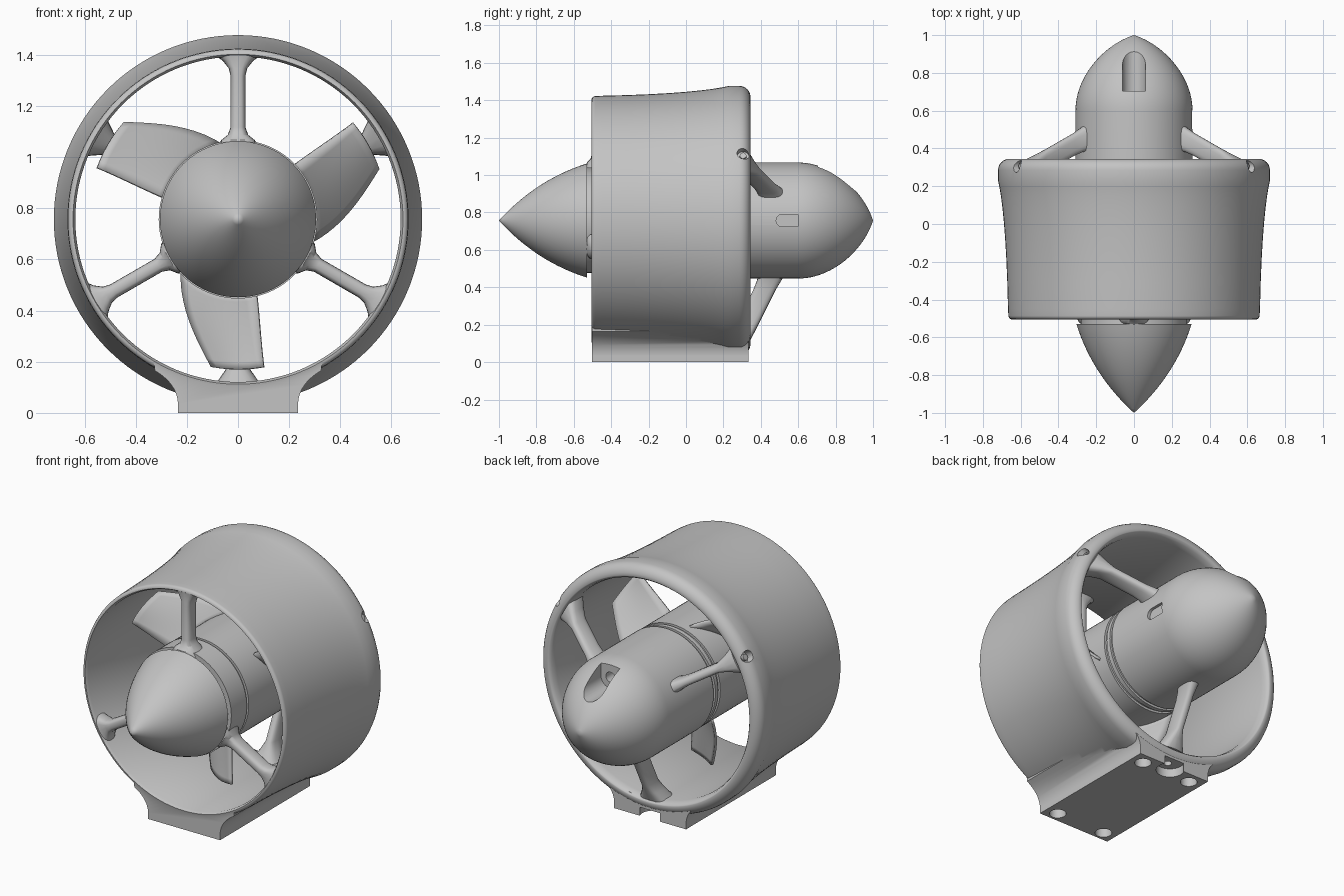
import bpy, bmesh
from math import cos, sin, pi, radians
from mathutils import Vector

if "Cube" in bpy.data.objects:
    bpy.data.objects.remove(bpy.data.objects["Cube"], do_unlink=True)

AXIS = 0.757  # height of the thruster axis
grey = bpy.data.materials.new("plain_grey")
grey.use_nodes = True
GREY = (0.55, 0.55, 0.55, 1)
grey.diffuse_color = GREY
grey.node_tree.nodes["Principled BSDF"].inputs["Base Color"].default_value = GREY


def polar(r, a, y):
    return Vector((r * cos(a), y, AXIS + r * sin(a)))


def finish(name, bm):
    bmesh.ops.remove_doubles(bm, verts=bm.verts, dist=1e-5)
    bmesh.ops.recalc_face_normals(bm, faces=bm.faces)
    mesh = bpy.data.meshes.new(name)
    bm.to_mesh(mesh)
    bm.free()
    mesh.materials.append(grey)
    ob = bpy.data.objects.new(name, mesh)
    bpy.context.collection.objects.link(ob)
    return ob


def skin(name, rings, loop=False, caps=False):
    """Join equal rings of points into a surface."""
    bm = bmesh.new()
    rows = [[bm.verts.new(p) for p in ring] for ring in rings]
    n = len(rows[0])
    pairs = list(zip(rows, rows[1:]))
    if loop:
        pairs.append((rows[-1], rows[0]))
    for a, b in pairs:
        for i in range(n):
            j = (i + 1) % n
            bm.faces.new((a[i], a[j], b[j], b[i]))
    if caps:
        bm.faces.new(rows[0])
        bm.faces.new(rows[-1])
    return finish(name, bm)


def lathe(name, profile, n=80, loop=False):
    """Turn (radius, y) points about the thruster axis."""
    return skin(name, [[polar(r, 2 * pi * i / n, y) for i in range(n)]
                       for r, y in profile], loop)


def prism(name, outline, y0, y1):
    return skin(name, [[(x, y, z) for x, z in outline] for y in (y0, y1)], caps=True)


def rod(name, start, end, r, n=32):
    start, end = Vector(start), Vector(end)
    d = (end - start).normalized()
    u = d.orthogonal().normalized()
    v = d.cross(u)
    return skin(name, [[p + r * (u * cos(2 * pi * i / n) + v * sin(2 * pi * i / n))
                        for i in range(n)] for p in (start, end)], caps=True)


def boolean(ob, tool, operation="DIFFERENCE"):
    tool.hide_render = True
    mod = ob.modifiers.new("cut", "BOOLEAN")
    mod.object, mod.operation, mod.solver = tool, operation, "EXACT"
    bpy.context.view_layer.objects.active = ob
    bpy.ops.object.modifier_apply(modifier=mod.name)
    bpy.data.objects.remove(tool, do_unlink=True)


def bezier(points, steps=14):
    out = []
    for i in range(steps + 1):
        t, p = i / steps, [Vector(q) for q in points]
        while len(p) > 1:
            p = [a.lerp(b, t) for a, b in zip(p, p[1:])]
        out.append(tuple(p[0]))
    return out


def arc(cx, cy, r, a0, a1, steps=6):
    return [(cx + r * cos(radians(a0 + (a1 - a0) * i / steps)),
             cy + r * sin(radians(a0 + (a1 - a0) * i / steps))) for i in range(steps + 1)]


# Duct: flared outer wall, rounded rims
duct_profile = (arc(0.645, -0.485, 0.02, -90, 0)
                + bezier([(0.667, -0.45), (0.675, -0.05), (0.70, 0.15), (0.72, 0.23)], 8)
                + arc(0.66, 0.285, 0.06, 0, 90)
                + [(0.655, 0.343), (0.645, 0.33), (0.638, 0.30), (0.636, -0.49)])
duct = lathe("duct", duct_profile, 128, loop=True)

# Mounting foot with concave fillets, fused to the duct
side = [(0.235, 0), (0.235, 0.035)] + bezier([(0.235, 0.04), (0.24, 0.115), (0.325, 0.165)], 8)
side += [(0.65 * sin(a), AXIS - 0.65 * cos(a)) for a in (0.53, 0.4, 0.27, 0.13)]
foot = prism("mounting_foot", side + [(0, AXIS - 0.65)] + [(-x, z) for x, z in reversed(side)],
             -0.503, 0.335)
boolean(duct, foot, "UNION")

# Bolt holes and rear notch in the foot
for x in (-0.16, 0.16):
    for y in (-0.445, 0.265):
        boolean(duct, rod("bolt_cutter", (x, y, -0.1), (x, y, 0.06), 0.045))
boolean(duct, rod("notch_cutter", (0, 0.30, -0.1), (0, 0.30, 0.05), 0.075))
boolean(duct, rod("bore_cutter", (0, 0.28, -0.1), (0, 0.28, 0.09), 0.022))

# Counterbored screw holes at the rear rim, with screw heads inside
for deg in (30, 150):
    a = radians(deg)
    boolean(duct, rod("screw_cutter", polar(0.68, a, 0.305), polar(0.8, a, 0.305), 0.032))
    rod("screw_head", polar(0.67, a, 0.305), polar(0.695, a, 0.305), 0.018, 16)

# Central body, front to back
lathe("nose_cone", bezier([(0, -1), (0.22, -0.8), (0.305, -0.53)], 20) + [(0, -0.53)])
lathe("nose_gap_core", [(0, -0.54), (0.28, -0.54), (0.28, -0.49), (0, -0.49)])
lathe("front_bearing", [(0, -0.505), (0.31, -0.505), (0.31, -0.36), (0.295, -0.36),
                        (0.295, -0.33), (0, -0.33)])
lathe("rotor_hub", [(0, -0.34), (0.308, -0.34), (0.308, 0.12), (0.295, 0.12), (0.295, 0.14),
                    (0.308, 0.14), (0.308, 0.165), (0.295, 0.165), (0.295, 0.2), (0, 0.2)])
pod = lathe("rear_pod", [(0, 0.185), (0.31, 0.185)]
            + bezier([(0.31, 0.6), (0.31, 0.78), (0.16, 0.95), (0, 1)], 24))

# Cable recess on top of the pod and its outlet hole
recess = arc(0, AXIS + 0.215, 0.062, 180, 360, 16) + [(0.062, AXIS + 0.4), (-0.062, AXIS + 0.4)]
boolean(pod, prism("recess_cutter", recess, 0.705, 1.2))
boolean(pod, rod("outlet_cutter", (0, 0.6, AXIS + 0.22), (0, 0.75, AXIS + 0.22), 0.03))

# Shallow slot on the left of the pod
slot = [(y, AXIS + z) for y, z in arc(0.515, 0, 0.033, 90, 270, 12) + [(0.6, -0.033), (0.6, 0.033)]]
boolean(pod, skin("slot_cutter", [[(x, y, z) for y, z in slot] for x in (0.292, 0.4)], caps=True))


def strut(name, deg, stations, n=20):
    """Loft rounded sections: radius, centre y, half width, half depth."""
    a = radians(deg)
    tangent = Vector((-sin(a), 0, cos(a)))
    rings = []
    for r, y, w, d in stations:
        ring = []
        for i in range(n):
            c, s = cos(2 * pi * i / n), sin(2 * pi * i / n)
            c, s = [abs(k) ** 0.7 * (1 if k > 0 else -1) for k in (c, s)]
            ring.append(polar(r, a, y + d * s) + tangent * w * c)
        rings.append(ring)
    return skin(name, rings, caps=True)


FRONT = [(0.28, -0.465, 0.085, 0.07), (0.31, -0.465, 0.065, 0.065), (0.33, -0.46, 0.04, 0.05),
         (0.36, -0.458, 0.029, 0.045), (0.56, -0.458, 0.029, 0.045), (0.59, -0.455, 0.036, 0.046),
         (0.62, -0.45, 0.06, 0.05), (0.645, -0.45, 0.095, 0.052)]
REAR = [(0.28, 0.46, 0.045, 0.075), (0.32, 0.445, 0.032, 0.065), (0.37, 0.42, 0.026, 0.06),
        (0.54, 0.335, 0.026, 0.06), (0.59, 0.305, 0.05, 0.065), (0.645, 0.27, 0.088, 0.072)]


# Swept propeller blade
def blade(name, deg, rows=10, cols=8):
    bm = bmesh.new()
    grid = []
    for i in range(rows + 1):
        t = i / rows
        trail, lead = -48 + 54 * t - 16 * t * t, 14 - 7 * t + 3 * t * t
        y_trail, y_lead = 0.08 - 0.18 * t, -0.17 - 0.03 * t
        row = []
        for j in range(cols + 1):
            k = j / cols
            a = radians(deg + trail + (lead - trail) * k)
            y = y_trail + (y_lead - y_trail) * k - 0.02 * sin(pi * k)
            row.append(bm.verts.new(polar(0.295 + 0.292 * t, a, y)))
        grid.append(row)
    for a, b in zip(grid, grid[1:]):
        for j in range(cols):
            bm.faces.new((a[j], a[j + 1], b[j + 1], b[j]))
    ob = finish(name, bm)
    solid = ob.modifiers.new("thickness", "SOLIDIFY")
    solid.thickness, solid.offset = 0.014, 0


for k in range(3):
    strut(f"front_strut_{k + 1}", 90 + 120 * k, FRONT)
    strut(f"rear_strut_{k + 1}", 30 + 120 * k, REAR)
    blade(f"blade_{k + 1}", 30 + 120 * k)

# Smooth shading with sharp edges kept
for ob in [o for o in bpy.context.collection.objects if o.type == "MESH" and grey.name in o.data.materials]:
    bpy.ops.object.select_all(action="DESELECT")
    ob.select_set(True)
    bpy.context.view_layer.objects.active = ob
    bpy.ops.object.shade_smooth_by_angle(angle=radians(32))
